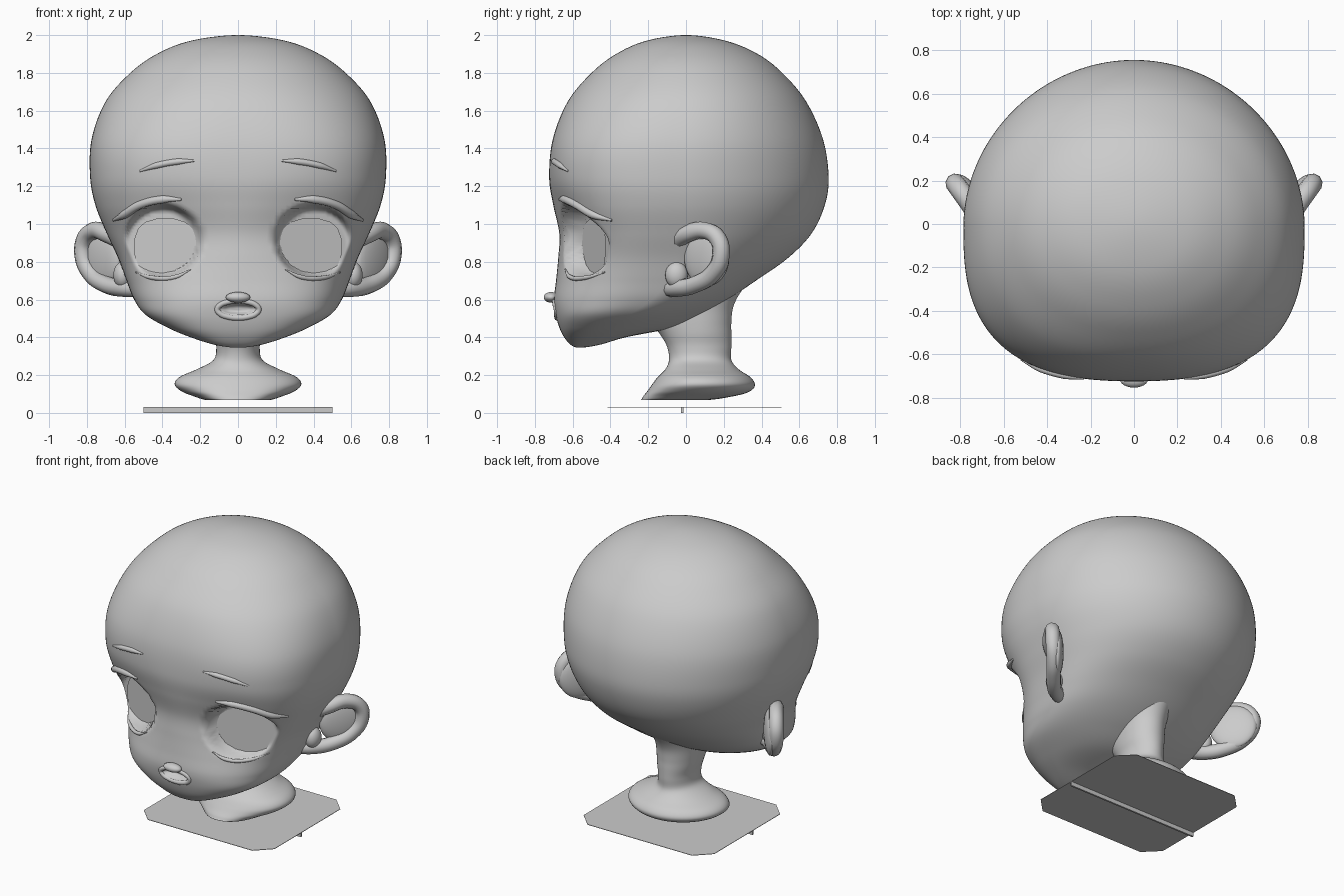
import bpy, bmesh, math
from mathutils import Vector, Matrix
from mathutils.bvhtree import BVHTree

if "Cube" in bpy.data.objects:
    bpy.data.objects.remove(bpy.data.objects["Cube"])

grey = bpy.data.materials.new("plain_grey")
grey.use_nodes = True
grey.diffuse_color = (0.6, 0.6, 0.6, 1)
grey.node_tree.nodes["Principled BSDF"].inputs["Base Color"].default_value = (0.6, 0.6, 0.6, 1)


def add_object(name, bm, smooth=True):
    bmesh.ops.recalc_face_normals(bm, faces=bm.faces)
    mesh = bpy.data.meshes.new(name)
    for f in bm.faces:
        f.smooth = smooth
    bm.to_mesh(mesh)
    mesh.materials.append(grey)
    ob = bpy.data.objects.new(name, mesh)
    bpy.context.collection.objects.link(ob)
    return ob


def mirror_x(ob):
    ob.modifiers.new("mirror", "MIRROR")


def spline_rows(rows, steps):
    """Smoothly interpolate section rows, rounding over at both ends."""
    rows = [Vector(r) for r in rows]

    def beyond(end, inner):
        v = 2 * end - inner
        v[0] = inner[0]
        return v
    p = [beyond(rows[0], rows[1])] + rows + [beyond(rows[-1], rows[-2])]
    out = []
    for i in range(1, len(p) - 2):
        a, b, c, d = p[i - 1:i + 3]
        for k in range(steps):
            t = k / steps
            out.append(0.5 * (2 * b + (c - a) * t + (2 * a - 5 * b + 4 * c - d) * t * t
                              + (3 * b - a - 3 * c + d) * t ** 3))
    return out + [rows[-1]]


def falloff(d, inner, outer):
    t = min(1, max(0, (outer - d) / (outer - inner)))
    return t * t * (3 - 2 * t)


def loft(rows, steps, sides, face_power):
    """Rows hold height, half width, front y, back y and y of the widest point.
    The front is squarer low down, by face_power; higher up sections are round."""
    bm = bmesh.new()
    rings = []
    for z, w, front, back, mid in spline_rows(rows, steps):
        ring = []
        front_power = 2.1 + (face_power - 2.1) * falloff(z, 1.3, 1.9)
        for k in range(sides):
            a = math.tau * k / sides
            c, s = math.cos(a), math.sin(a)
            power = 2 / (front_power if s < 0 else 1.98)
            x = w * math.copysign(abs(c) ** power, c)
            reach = mid - front if s < 0 else back - mid
            ring.append(bm.verts.new((x, mid + reach * math.copysign(abs(s) ** power, s), z)))
        rings.append(ring)
    for lo, hi in zip(rings, rings[1:]):
        for k in range(sides):
            j = (k + 1) % sides
            bm.faces.new((lo[k], lo[j], hi[j], hi[k]))
    for ring in (rings[0], rings[-1]):
        if (ring[0].co - ring[sides // 2].co).length > 0.01:
            bm.faces.new(ring)
    bmesh.ops.remove_doubles(bm, verts=bm.verts, dist=0.0004)
    return bm


def eye_plane(x):
    return -0.55 + 0.38 * (abs(x) - 0.2)


# Head: lofted skull and jaw, with eye sockets and mouth pressed in
head_rows = [
    (2.0, 0, 0, 0, 0), (1.97, .25, -.21, .21, 0), (1.9, .43, -.37, .38, 0),
    (1.8, .57, -.5, .51, 0), (1.65, .7, -.625, .635, 0), (1.45, .775, -.705, .725, -.01),
    (1.25, .783, -.725, .755, -.02), (1.1, .755, -.705, .735, -.02),
    (.95, .695, -.675, .665, -.03), (.82, .635, -.68, .54, -.05),
    (.7, .59, -.69, .37, -.1), (.6, .55, -.7, .22, -.18), (.52, .49, -.69, .08, -.3),
    (.45, .37, -.67, -.08, -.4), (.4, .25, -.645, -.32, -.46),
    (.36, .12, -.61, -.46, -.54), (.345, 0, -.57, -.57, -.57)]
head = loft(head_rows, 9, 192, 2.7)
for v in head.verts:
    x, y, z = v.co
    if y < -0.2:
        fade = falloff(y, -0.45, -0.2)
        d = ((abs(x) - 0.4) / 0.2) ** 2 + ((z - 0.91) / 0.19) ** 2
        y += 0.05 * fade * math.exp(-d / 1.6)
        y += falloff(d, 0.75, 1.1) * max(0, eye_plane(x) - y)
        d = (x / 0.1) ** 2 + ((z - 0.55) / 0.03) ** 2
        v.co.y = y + 0.05 * falloff(d, 0.3, 1.1)
surface = BVHTree.FromBMesh(head)
add_object("head", head)

# Neck running up into the skull and flaring into a round foot
neck_rows = [
    (.72, .17, -.25, .36, .06), (.64, .15, -.24, .29, .06), (.56, .135, -.22, .25, .07),
    (.48, .13, -.19, .24, .07), (.42, .125, -.14, .24, .07), (.35, .115, -.1, .24, .07),
    (.28, .13, -.09, .24, .07), (.23, .22, -.11, .28, .07), (.19, .31, -.15, .34, .07),
    (.15, .335, -.18, .365, .07), (.115, .3, -.205, .34, .06), (.09, .24, -.225, .26, .03),
    (.068, .16, -.24, .1, -.06)]
add_object("neck", loft(neck_rows, 5, 64, 2.1))


def tube(name, points, radius, taper=True, closed=False):
    curve = bpy.data.curves.new(name, "CURVE")
    curve.dimensions = "3D"
    curve.bevel_depth = radius
    curve.bevel_resolution = 3
    curve.use_fill_caps = True
    curve.resolution_u = 6
    sp = curve.splines.new("BEZIER")
    sp.bezier_points.add(len(points) - 1)
    sp.use_cyclic_u = closed
    for i, (bp, co) in enumerate(zip(sp.bezier_points, points)):
        bp.co = co
        bp.handle_left_type = bp.handle_right_type = "AUTO"
        if taper and i in (0, len(points) - 1):
            bp.radius = 0.3
    curve.materials.append(grey)
    ob = bpy.data.objects.new(name, curve)
    bpy.context.collection.objects.link(ob)


def on_face(x, z):
    return surface.ray_cast(Vector((x, -2, z)), Vector((0, 1, 0)))[0]


def ball(name, centre, scale, turn=0):
    bm = bmesh.new()
    m = Matrix.Translation(centre) @ Matrix.Rotation(turn, 4, "Z") @ Matrix.Diagonal((*scale, 1))
    bmesh.ops.create_uvsphere(bm, u_segments=24, v_segments=16, radius=1, matrix=m)
    return add_object(name, bm)


# Brows, lashes and ear rims on both sides
strokes = {
    "brow": ([(.23, 1.335), (.32, 1.33), (.43, 1.31), (.52, 1.28)], .017),
    "upper_lash": ([(.3, 1.13), (.4, 1.13), (.52, 1.1), (.6, 1.05), (.66, 1.02)], .022),
    "lower_lash": ([(.25, .76), (.33, .72), (.45, .715), (.54, .745)], .012)}
rim = [(.6, -.06, .9), (.69, .0, .945), (.76, .1, .965), (.81, .17, .92), (.82, .185, .83),
       (.78, .145, .74), (.7, .05, .68), (.6, -.05, .66), (.5, -.1, .66)]
for side, s in (("left", 1), ("right", -1)):
    for name, (path, radius) in strokes.items():
        tube(f"{side}_{name}", [on_face(s * x, z) for x, z in path], radius)
    tube(f"{side}_ear_rim", [(s * x, y, z) for x, y, z in rim], 0.046, taper=False)

# Ear bowls and front lobes
mirror_x(ball("ear_bowls", (.72, .11, .82), (.15, .04, .15), math.radians(51)))
mirror_x(ball("ear_front_lobes", (.61, -.05, .73), (.05, .06, .07)))

# Flat eyes set in the sockets
eyes = bmesh.new()
outline = []
for k in range(16):
    a = math.tau * (k + 0.5) / 16
    c, s = math.cos(a), math.sin(a)
    x = 0.385 + 0.165 * math.copysign(abs(c) ** 0.75, c)
    z = 0.88 + 0.15 * math.copysign(abs(s) ** 0.75, s)
    outline.append(eyes.verts.new((x, eye_plane(x) - 0.008, z)))
eyes.faces.new(outline)
mirror_x(add_object("eyes", eyes, smooth=False))

# Nose and lips
ball("nose", (0, -.715, .612), (.065, .038, .028))
lip_path = []
for k in range(12):
    a = math.tau * k / 12
    lip_path.append(on_face(0.11 * math.cos(a), 0.548 + 0.045 * math.sin(a)) + Vector((0, .004, 0)))
tube("lips", lip_path, 0.015, taper=False, closed=True)

# Thin ground sheet with clipped corners
sheet = bmesh.new()
corners = []
for sx, sy, order in ((1, 1, 0), (-1, 1, 1), (-1, -1, 0), (1, -1, 1)):
    pair = [(sx * .5, sy * .36 + .045), (sx * .4, sy * .46 + .045)]
    for co in (reversed(pair) if order else pair):
        corners.append(sheet.verts.new((*co, 0.028)))
base = sheet.faces.new(corners)
top = bmesh.ops.extrude_face_region(sheet, geom=[base])
for v in top["geom"]:
    if isinstance(v, bmesh.types.BMVert):
        v.co.z += 0.003
add_object("ground_sheet", sheet, smooth=False)

# Narrow bar under the sheet
bar = bmesh.new()
bmesh.ops.create_cube(bar, size=1, matrix=Matrix.Translation((0, -.02, .014))
                      @ Matrix.Diagonal((1, .012, .028, 1)))
add_object("under_bar", bar, smooth=False)
